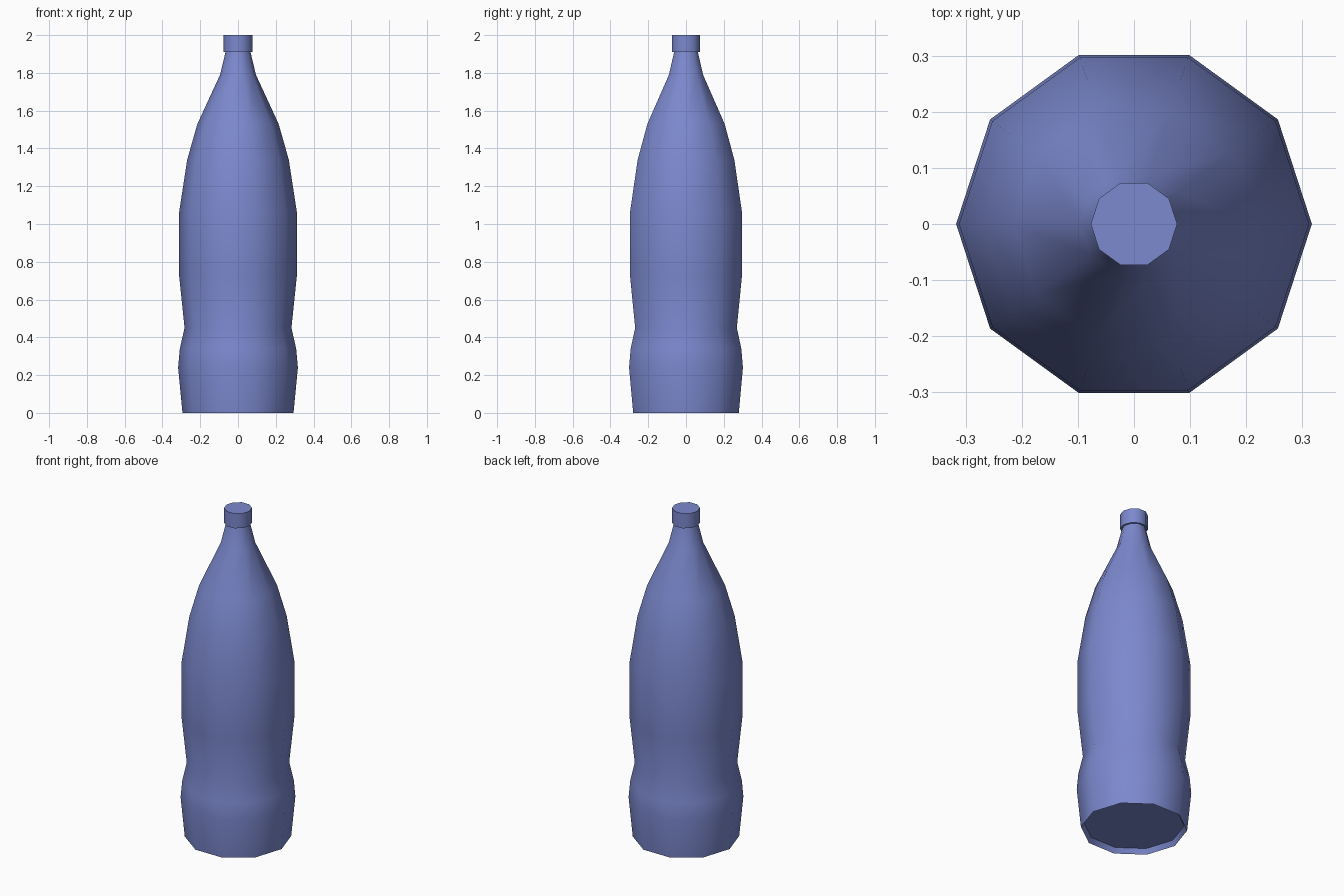
import bpy, bmesh, math

if "Cube" in bpy.data.objects:
    bpy.data.objects.remove(bpy.data.objects["Cube"])

SIDES = 10

mat = bpy.data.materials.new("blue")
mat.diffuse_color = (0.2, 0.25, 0.62, 1)
mat.use_nodes = True
mat.node_tree.nodes["Principled BSDF"].inputs["Base Color"].default_value = mat.diffuse_color


def lathe(name, profile):
    """Revolve (radius, z) points about z and close both ends."""
    bm = bmesh.new()
    rings = []
    for r, z in profile:
        rings.append([bm.verts.new((r * math.cos(2 * math.pi * i / SIDES),
                                    r * math.sin(2 * math.pi * i / SIDES), z))
                      for i in range(SIDES)])
    for a, b in zip(rings, rings[1:]):
        for i in range(SIDES):
            j = (i + 1) % SIDES
            bm.faces.new((a[i], a[j], b[j], b[i]))
    bm.faces.new(rings[0][::-1])
    bm.faces.new(rings[-1])
    bmesh.ops.recalc_face_normals(bm, faces=bm.faces)
    mesh = bpy.data.meshes.new(name)
    bm.to_mesh(mesh)
    bm.free()
    mesh.materials.append(mat)
    obj = bpy.data.objects.new(name, mesh)
    bpy.context.collection.objects.link(obj)
    bpy.ops.object.select_all(action='DESELECT')
    obj.select_set(True)
    bpy.context.view_layer.objects.active = obj
    bpy.ops.object.shade_smooth_by_angle(angle=math.radians(50))
    return obj


# Bottle: recessed base, waist, shoulder and neck
lathe("bottle_body", [
    (0.278, 0.03), (0.294, 0.0), (0.317, 0.24), (0.308, 0.34), (0.283, 0.45),
    (0.312, 0.73), (0.312, 1.06), (0.269, 1.34), (0.215, 1.53),
    (0.095, 1.79), (0.065, 1.915)])

# Screw cap
lathe("bottle_cap", [(0.077, 1.91), (0.077, 2.0)])
